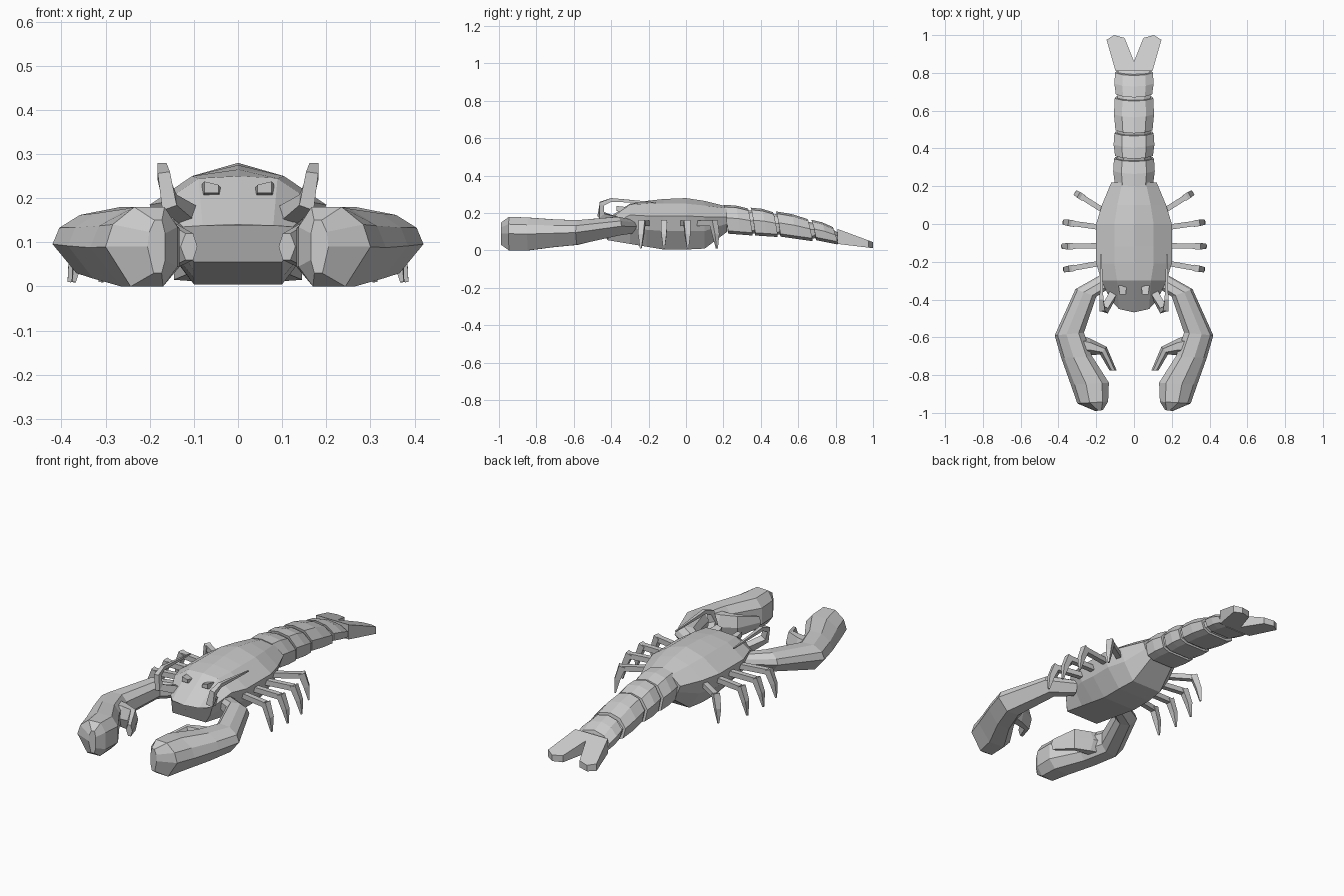
import bpy, bmesh
from mathutils import Vector

cube = bpy.data.objects.get("Cube")
if cube:
    bpy.data.objects.remove(cube)

shell = bpy.data.materials.new("shell_grey")
shell.use_nodes = True
shell.diffuse_color = (0.6, 0.6, 0.6, 1)
shell.node_tree.nodes["Principled BSDF"].inputs["Base Color"].default_value = (0.6, 0.6, 0.6, 1)


def loft(name, rings, mirror=False):
    """Skin a list of equal-sized point rings and cap both ends."""
    bm = bmesh.new()
    loops = [[bm.verts.new(p) for p in ring] for ring in rings]
    n = len(loops[0])
    for a, b in zip(loops, loops[1:]):
        for i in range(n):
            j = (i + 1) % n
            bm.faces.new((a[i], a[j], b[j], b[i]))
    bm.faces.new(loops[0])
    bm.faces.new(loops[-1])
    bmesh.ops.recalc_face_normals(bm, faces=bm.faces)
    mesh = bpy.data.meshes.new(name)
    bm.to_mesh(mesh)
    bm.free()
    mesh.materials.append(shell)
    ob = bpy.data.objects.new(name, mesh)
    bpy.context.collection.objects.link(ob)
    if mirror:
        ob.modifiers.new("mirror", 'MIRROR').use_mirror_merge = False
    return ob


def symmetric(half):
    """Close a half profile that starts on the centre line."""
    return half + [(-x, y, z) for x, y, z in reversed(half[1:])]


def tube(name, path, radii, sides_up=(0, 0, 1)):
    """Square bar along a path, with a radius at each point."""
    pts = [Vector(p) for p in path]
    rings = []
    for i, p in enumerate(pts):
        d = (pts[min(i + 1, len(pts) - 1)] - pts[max(i - 1, 0)]).normalized()
        side = d.cross(Vector(sides_up)).normalized()
        up = side.cross(d)
        r = radii[i]
        rings.append([p + r * (a * side + b * up)
                      for a, b in ((1, 1), (-1, 1), (-1, -1), (1, -1))])
    return loft(name, rings, True)


def flat_limb(name, section, stations):
    """Loft a section between outer and inner edge points."""
    rings = []
    for outer, inner, low, high in stations:
        o, i = Vector(outer), Vector(inner)
        rings.append([(*o.lerp(i, t), low + (high - low) * h) for t, h in section])
    return loft(name, rings, True)


# Carapace: y, half width, top, shoulder, edge height, bottom, bottom half width
body = []
for y, w, top, shoulder, edge, low, wb in (
        (0.22, 0.12, 0.235, 0.225, 0.18, 0.10, 0.07),
        (0.10, 0.17, 0.265, 0.24, 0.18, 0.01, 0.09),
        (0.00, 0.20, 0.28, 0.25, 0.185, 0.005, 0.10),
        (-0.12, 0.20, 0.275, 0.25, 0.185, 0.005, 0.10),
        (-0.21, 0.20, 0.265, 0.25, 0.185, 0.02, 0.10),
        (-0.30, 0.172, 0.25, 0.245, 0.19, 0.035, 0.10)):
    body.append(symmetric([(0, y, top), (w * 0.52, y, shoulder), (w, y, edge),
                           (w * 0.88, y, low + (edge - low) * 0.55), (wb, y, low)]))
body.append(symmetric([(0, -0.468, 0.14), (0.08, -0.45, 0.138), (0.125, -0.40, 0.135),
                       (0.115, -0.405, 0.09), (0.1, -0.42, 0.055)]))
loft("carapace", body)


# Tail segments with a narrower core showing in the gaps
def tail_ring(y, w, top, low):
    return symmetric([(0, y - 0.015, top), (w * 0.6, y - 0.01, top - 0.012),
                      (w, y, low + (top - low) * 0.55),
                      (w * 0.93, y + 0.01, low + 0.015), (w * 0.6, y + 0.01, low)])


segments = ((0.215, 0.345, 0.25, 0.225, 0.09, 0.08),
            (0.36, 0.48, 0.235, 0.205, 0.08, 0.072),
            (0.495, 0.665, 0.215, 0.168, 0.074, 0.05),
            (0.685, 0.80, 0.17, 0.125, 0.055, 0.032))
core = []
for k, (y0, y1, t0, t1, b0, b1) in enumerate(segments):
    w = 0.11 - 0.002 * k
    loft(f"tail_segment_{k + 1}", [tail_ring(y0, w - 0.008, t0 - 0.006, b0),
                                   tail_ring((y0 + y1) / 2, w, (t0 + t1) / 2 + 0.003, (b0 + b1) / 2),
                                   tail_ring(y1, w - 0.004, t1, b1)])
    core += [tail_ring(y0, w - 0.018, t0 - 0.02, b0 + 0.012),
             tail_ring(y1, w - 0.018, t1 - 0.014, b1 + 0.012)]
core.append(tail_ring(0.83, 0.08, 0.095, 0.04))
loft("tail_core", core)

# Forked tail fan, thinning to the rear
plan = [(0, 0.81), (0.098, 0.81), (0.145, 0.975), (0.105, 1.0), (0.05, 0.985), (0, 0.86)]
loft("tail_fan", [[(x, y, 0.115 - (y - 0.81) * 0.37) for x, y in plan],
                  [(x, y, 0.035 - (y - 0.81) * 0.12) for x, y in plan]], True)

# Arms with heavy claws
claw_section = ((0, 0.5), (0.1, 0.78), (0.4, 1), (0.82, 1), (1, 0.75),
                (1, 0.25), (0.8, 0), (0.35, 0))
flat_limb("claw", claw_section, (
    ((0.16, -0.26), (0.13, -0.34), 0.09, 0.165),
    ((0.31, -0.345), (0.20, -0.385), 0.08, 0.18),
    ((0.42, -0.59), (0.265, -0.575), 0.03, 0.162),
    ((0.385, -0.71), (0.222, -0.70), 0.018, 0.166),
    ((0.335, -0.85), (0.133, -0.84), 0.0, 0.176),
    ((0.30, -0.95), (0.137, -0.94), 0.0, 0.18),
    ((0.205, -0.99), (0.165, -0.985), 0.03, 0.15)))

# Small movable finger inside each claw
finger_section = ((0, 0.5), (0.3, 1), (0.75, 1), (1, 0.5), (0.75, 0), (0.3, 0))
flat_limb("claw_finger", finger_section, (
    ((0.30, -0.70), (0.28, -0.59), 0.04, 0.15),
    ((0.225, -0.695), (0.235, -0.605), 0.035, 0.15),
    ((0.18, -0.69), (0.145, -0.65), 0.035, 0.15),
    ((0.13, -0.775), (0.092, -0.775), 0.06, 0.12)))

# Antennae curling up and back from the head
tube("antenna", [(0.11, -0.37, 0.16), (0.155, -0.455, 0.19), (0.168, -0.45, 0.25),
                 (0.172, -0.40, 0.27), (0.174, -0.16, 0.255)],
     [0.02, 0.018, 0.014, 0.01, 0.003], (1, 0, 0))

# Eyes: small tapered blocks on the sloping brow
eye_rings = []
for y, z, r in ((-0.325, 0.215, 0.022), (-0.372, 0.225, 0.016)):
    eye_rings.append([(0.06 + a * r, y, z + b * r * 0.8)
                      for a, b in ((-1, -1), (1, -1), (1, 1), (-1, 0.4))])
loft("eye", eye_rings, True)

# Four pairs of walking legs: hip y, foot x, foot y
for k, (hip, fx, fy) in enumerate(((0.07, 0.31, 0.165), (-0.02, 0.375, 0.01),
                                   (-0.115, 0.382, -0.118), (-0.205, 0.372, -0.242))):
    foot = Vector((fx, fy, 0.01))
    base = Vector((0.16, hip, 0.145))
    knee = base.lerp(foot, 0.8)
    knee.z = 0.145
    tube(f"leg_{k + 1}_upper", [base, knee], [0.014, 0.014])
    along = Vector((fx - base.x, fy - base.y, 0))
    tube(f"leg_{k + 1}_lower", [knee + Vector((0, 0, 0.012)),
                                knee.lerp(foot, 0.45) + along * 0.05, foot],
         [0.017, 0.014, 0.004], along.cross(Vector((0, 0, 1))))
